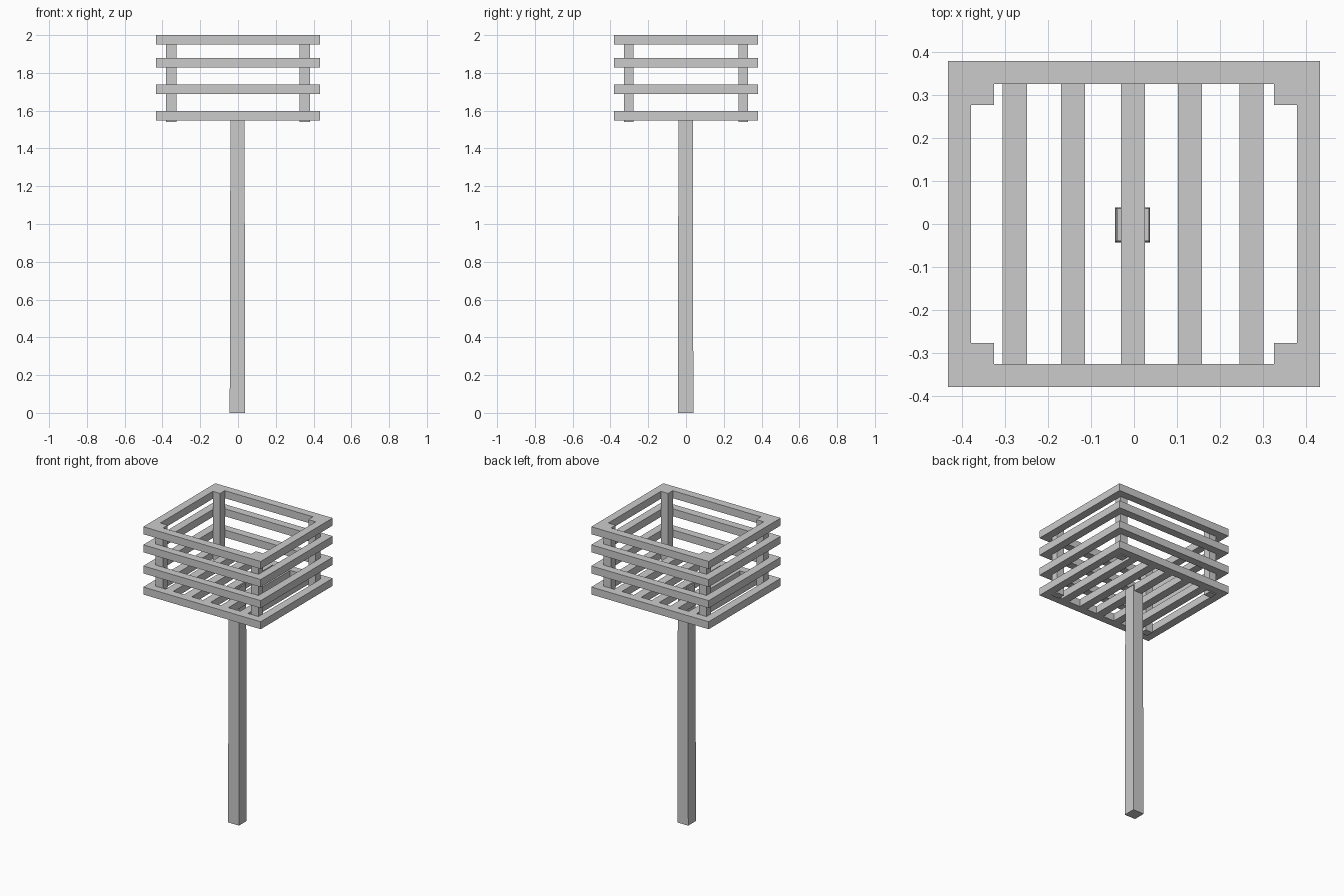
import bpy, bmesh

if "Cube" in bpy.data.objects:
    bpy.data.objects.remove(bpy.data.objects["Cube"])


def finish(name, bm):
    bmesh.ops.recalc_face_normals(bm, faces=bm.faces[:])
    mesh = bpy.data.meshes.new(name)
    bm.to_mesh(mesh)
    bm.free()
    ob = bpy.data.objects.new(name, mesh)
    bpy.context.collection.objects.link(ob)
    return ob


def prism(name, low, high, z0, z1):
    """Four-sided block; low/high are (x0, x1, y0, y1) rectangles."""
    bm = bmesh.new()
    bmesh.ops.create_cube(bm, size=1)
    for v in bm.verts:
        r = high if v.co.z > 0 else low
        v.co = (r[1] if v.co.x > 0 else r[0],
                r[3] if v.co.y > 0 else r[2],
                z1 if v.co.z > 0 else z0)
    return finish(name, bm)


def ring(name, hx, hy, width, z0, z1):
    """Rectangular frame with an open middle."""
    bm = bmesh.new()
    signs = ((-1, -1), (1, -1), (1, 1), (-1, 1))
    loops = [[bm.verts.new((sx * (hx - d), sy * (hy - d), z)) for sx, sy in signs]
             for d, z in ((0, z0), (0, z1), (width, z1), (width, z0))]
    for k in range(4):
        a, b = loops[k], loops[(k + 1) % 4]
        for i in range(4):
            j = (i + 1) % 4
            bm.faces.new((a[i], a[j], b[j], b[i]))
    return finish(name, bm)


# Slightly tapered support pole
prism("pole", (-0.044, 0.037, -0.043, 0.039), (-0.040, 0.035, -0.040, 0.036), 0, 1.585)

# Four stacked rail frames
for i, z in enumerate((1.547, 1.688, 1.829, 1.95)):
    ring(f"rail_frame_{i + 1}", 0.434, 0.38, 0.054, z, z + 0.05)

# Corner posts inside the rails
for sx in (-1, 1):
    for sy in (-1, 1):
        x, y = sx * 0.353, sy * 0.302
        r = (x - 0.027, x + 0.027, y - 0.025, y + 0.025)
        prism("corner_post", r, r, 1.541, 2.0)

# Floor slats
for x in (-0.278, -0.142, -0.002, 0.130, 0.274):
    r = (x - 0.028, x + 0.028, -0.327, 0.327)
    prism("floor_slat", r, r, 1.547, 1.597)
